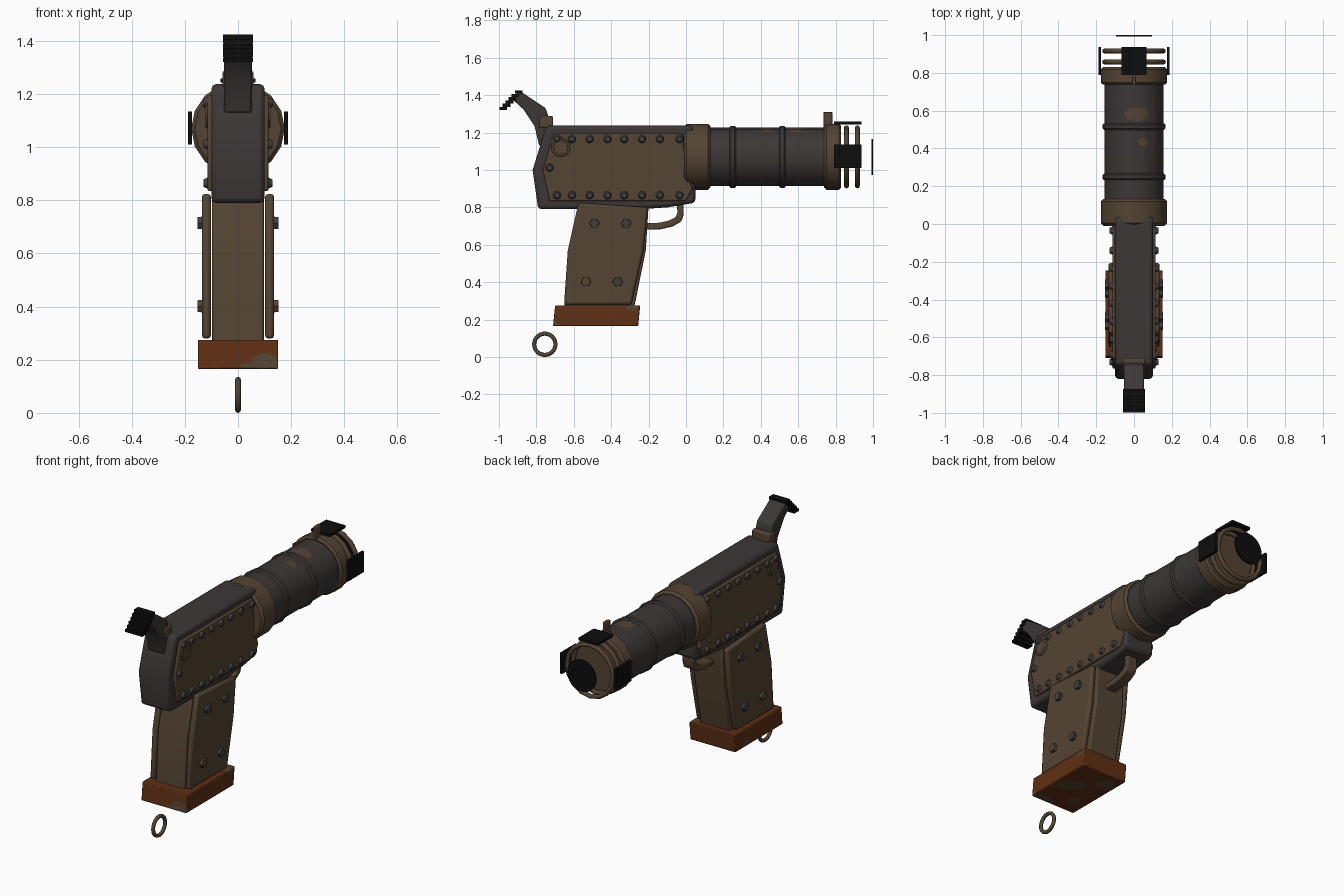
import bpy, bmesh, math
from mathutils import Matrix, Vector

if "Cube" in bpy.data.objects:
    bpy.data.objects.remove(bpy.data.objects["Cube"])


def material(name, rgb):
    m = bpy.data.materials.new(name)
    m.diffuse_color = (*rgb, 1)
    m.use_nodes = True
    m.node_tree.nodes["Principled BSDF"].inputs["Base Color"].default_value = m.diffuse_color
    return m


BROWN = material("aged_brown", (0.09, 0.058, 0.033))
DARK = material("dark_gunmetal", (0.047, 0.038, 0.038))
STEEL = material("rivet_steel", (0.052, 0.048, 0.048))
RUST = material("rust_orange", (0.115, 0.029, 0.007))
BLACK = material("soot_black", (0.004, 0.004, 0.004))
AXIS_Z = 1.07  # height of the barrel axis


def finish(name, bm, mats, bevel=0, segs=2, angle=35):
    bmesh.ops.recalc_face_normals(bm, faces=bm.faces)
    me = bpy.data.meshes.new(name)
    bm.to_mesh(me)
    bm.free()
    for m in mats:
        me.materials.append(m)
    for p in me.polygons:
        p.use_smooth = True
    me.set_sharp_from_angle(angle=math.radians(angle))
    ob = bpy.data.objects.new(name, me)
    bpy.context.collection.objects.link(ob)
    if bevel:
        b = ob.modifiers.new("bevel", 'BEVEL')
        b.width, b.segments = bevel, segs
        b.limit_method, b.angle_limit = 'ANGLE', math.radians(30)
    return ob


def prism(name, pts, x0, x1, mat, bevel=0, segs=2):
    """Side profile of (y, z) points extruded from x0 to x1."""
    bm = bmesh.new()
    f = bm.faces.new([bm.verts.new((x0, y, z)) for y, z in pts])
    ext = bmesh.ops.extrude_face_region(bm, geom=[f])
    bmesh.ops.translate(bm, vec=(x1 - x0, 0, 0),
                        verts=[v for v in ext["geom"] if isinstance(v, bmesh.types.BMVert)])
    return finish(name, bm, [mat], bevel, segs)


def rect(y0, y1, z0, z1):
    return [(y0, z0), (y1, z0), (y1, z1), (y0, z1)]


def lathe_bm(profile, n=16):
    """Turn (radius, y) points about the barrel axis."""
    bm = bmesh.new()
    rings = []
    for r, y in profile:
        rings.append([bm.verts.new((r * math.cos(a), y, AXIS_Z + r * math.sin(a)))
                      for a in (2 * math.pi * i / n for i in range(n))])
    for a, b in zip(rings, rings[1:]):
        for i in range(n):
            j = (i + 1) % n
            bm.faces.new((a[i], a[j], b[j], b[i]))
    bm.faces.new(rings[0])
    bm.faces.new(rings[-1])
    return bm


def ring_profile(r, y0, y1, b):
    return [(r - b, y0), (r, y0 + b), (r, y1 - b), (r - b, y1)]


def studs(name, spots, x0, x1, r, top, n, mat):
    """Mirrored bolts or rivets at (y, z) spots, standing out along x."""
    bm = bmesh.new()
    for s in (1, -1):
        for y, z in spots:
            mtx = Matrix.Translation((s * (x0 + x1) / 2, y, z)) @ Matrix.Rotation(s * math.pi / 2, 4, 'Y')
            bmesh.ops.create_cone(bm, cap_ends=True, segments=n, radius1=r, radius2=r * top,
                                  depth=x1 - x0, matrix=mtx)
    return finish(name, bm, [mat])


def torus(name, center, R, r, axis, mat, n=24, m=8):
    bm = bmesh.new()
    grid = []
    for i in range(n):
        a = 2 * math.pi * i / n
        row = []
        for j in range(m):
            b = 2 * math.pi * j / m
            d, h = R + r * math.cos(b), r * math.sin(b)
            u, w = d * math.cos(a), d * math.sin(a)
            p = (h, u, w) if axis == 'X' else (u, h, w)
            row.append(bm.verts.new(Vector(center) + Vector(p)))
        grid.append(row)
    for i in range(n):
        for j in range(m):
            k, q = (i + 1) % n, (j + 1) % m
            bm.faces.new((grid[i][j], grid[k][j], grid[k][q], grid[i][q]))
    return finish(name, bm, [mat], angle=80)


# receiver body
prism("receiver_body", [(-0.745, 1.238), (0.03, 1.238), (0.05, 1.2), (0.05, 0.825),
                        (-0.1, 0.80), (-0.25, 0.79), (-0.79, 0.79), (-0.82, 1.0), (-0.78, 1.13)],
      -0.1, 0.1, DARK, 0.018)

# riveted side plates with pivot pins
plate = [(-0.71, 1.195), (-0.02, 1.195), (0.0, 1.0), (0.035, 0.9), (0.0, 0.835),
         (-0.73, 0.835), (-0.765, 1.0)]
for side, s in (("right", 1), ("left", -1)):
    prism("side_plate_" + side, plate, s * 0.09, s * 0.115, BROWN, 0.006)
    torus("pivot_rim_" + side, (s * 0.116, -0.67, 1.122), 0.044, 0.007, 'X', BROWN)
row = [-0.69, -0.61, -0.515, -0.42, -0.33, -0.235, -0.14, -0.035]
spots = [(y, z) for y in row for z in (1.165, 0.865) if (y, z) != (-0.69, 1.165)]
studs("plate_rivets", spots + [(-0.73, 1.012), (-0.69, 1.168)], 0.11, 0.13, 0.024, 0.6, 10, STEEL)
studs("pivot_pin", [(-0.67, 1.122)], 0.11, 0.122, 0.04, 0.95, 20, BROWN)

# barrel with worn patches near the top
steps = [0.12 + 0.63 * i / 21 for i in range(22)]
bm = lathe_bm([(0.157, y) for y in steps])
top = [f for f in bm.faces if f.calc_center_median().z > AXIS_Z + 0.1
       and 0.36 < f.calc_center_median().y < 0.66]
bmesh.ops.subdivide_edges(bm, edges=list({e for f in top for e in f.edges}), cuts=4, use_grid_fill=True)
for f in bm.faces:
    c = f.calc_center_median()
    if c.z > AXIS_Z and len(f.verts) == 4:
        a = ((c.x - 0.018) / 0.066) ** 2 + ((c.y - 0.582) / 0.034) ** 2
        b = ((c.x - 0.05) / 0.03) ** 2 + ((c.y - 0.435) / 0.022) ** 2
        f.material_index = int(min(a, b) < 1)
finish("barrel", bm, [DARK, BROWN])
for i, y in enumerate((0.25, 0.515)):
    finish("barrel_band_%d" % (i + 1), lathe_bm(ring_profile(0.166, y - 0.018, y + 0.018, 0.008)), [DARK])

# barrel collar, muzzle ring and the thin muzzle hoops
finish("barrel_collar", lathe_bm(ring_profile(0.176, -0.01, 0.132, 0.014)), [BROWN])
finish("muzzle_ring", lathe_bm(ring_profile(0.176, 0.738, 0.83, 0.012)), [BROWN])
for i, y in enumerate((0.858, 0.916)):
    torus("muzzle_hoop_%d" % (i + 1), (0, y, AXIS_Z), 0.155, 0.0135, 'Y', BROWN, 16)

# black muzzle vents, three sides, and bore disc
for side, s in (("right", 1), ("left", -1)):
    prism("muzzle_vent_" + side, rect(0.79, 0.937, 1.01, 1.135), s * 0.174, s * 0.189, BLACK)
prism("muzzle_vent_top", rect(0.79, 0.937, 1.244, 1.259), -0.065, 0.065, BLACK)
finish("bore_disc", lathe_bm([(0.096, 0.992), (0.096, 1.0)], 24), [BLACK])

# sights
prism("front_sight", rect(0.735, 0.782, 1.22, 1.31), -0.011, 0.011, BROWN, 0.004)
prism("rear_sight", rect(-0.785, -0.71, 1.225, 1.288), -0.058, 0.058, BROWN, 0.008)

# hammer with stepped thumb rest
prism("hammer", [(-0.785, 1.13), (-0.74, 1.13), (-0.725, 1.25), (-0.75, 1.33), (-0.87, 1.41),
                 (-0.90, 1.415), (-0.925, 1.375), (-0.87, 1.325), (-0.81, 1.235)],
      -0.052, 0.052, DARK, 0.008)
for i in range(6):
    y, z = -0.998 + 0.0165 * i, 1.32 + 0.0175 * i
    prism("hammer_step_%d" % (i + 1), rect(y, y + 0.042, z, z + 0.0165), -0.057, 0.057, BLACK)

# grip core and side panels
prism("grip_core", [(-0.575, 0.81), (-0.2, 0.81), (-0.215, 0.57), (-0.278, 0.26),
                    (-0.65, 0.26), (-0.632, 0.57)], -0.097, 0.097, BROWN, 0.008)
panel = [(-0.575, 0.825), (-0.205, 0.80), (-0.228, 0.57), (-0.292, 0.28), (-0.652, 0.28), (-0.632, 0.57)]
for side, s in (("right", 1), ("left", -1)):
    prism("grip_panel_" + side, panel, s * 0.102, s * 0.136, BROWN, 0.012)
studs("grip_bolts", [(-0.49, 0.715), (-0.32, 0.715), (-0.365, 0.402)], 0.13, 0.153, 0.028, 0.9, 6, STEEL)
studs("grip_bolt_worn", [(-0.535, 0.402)], 0.13, 0.153, 0.028, 0.9, 6, BROWN)

# rusty grip base with bare patches
bm = bmesh.new()
bmesh.ops.create_cube(bm, size=1)
bmesh.ops.subdivide_edges(bm, edges=bm.edges, cuts=23, use_grid_fill=True)
for v in bm.verts:
    z = v.co.z * 0.11 + 0.22
    v.co = Vector((v.co.x * 0.302, v.co.y * 0.455 - 0.478 + (z - 0.22) * 0.1, z))
patches = [(0.10, -0.71, 0.165, 0.06), (0.04, -0.71, 0.155, 0.035), (0.15, -0.29, 0.28, 0.035),
           (0.09, -0.5, 0.165, 0.05), (0.03, -0.45, 0.165, 0.045), (-0.08, -0.35, 0.165, 0.05),
           (-0.06, -0.6, 0.165, 0.04), (-0.15, -0.36, 0.17, 0.035)]
for f in bm.faces:
    c = f.calc_center_median()
    f.material_index = int(any((c - Vector(p[:3])).length < p[3] for p in patches))
finish("grip_base", bm, [RUST, BROWN], 0.008)

# trigger guard: curved strip from grip to receiver
outer = [(-0.23, 0.682), (-0.14, 0.682), (-0.07, 0.698), (-0.025, 0.725), (-0.012, 0.76), (-0.014, 0.82)]
inner = [(-0.048, 0.82), (-0.046, 0.765), (-0.06, 0.745), (-0.09, 0.73), (-0.14, 0.718), (-0.23, 0.715)]
prism("trigger_guard", outer + inner, -0.035, 0.035, BROWN, 0.007)

# lanyard ring hanging below the grip
torus("lanyard_ring", (0, -0.755, 0.068), 0.057, 0.011, 'X', BROWN)
